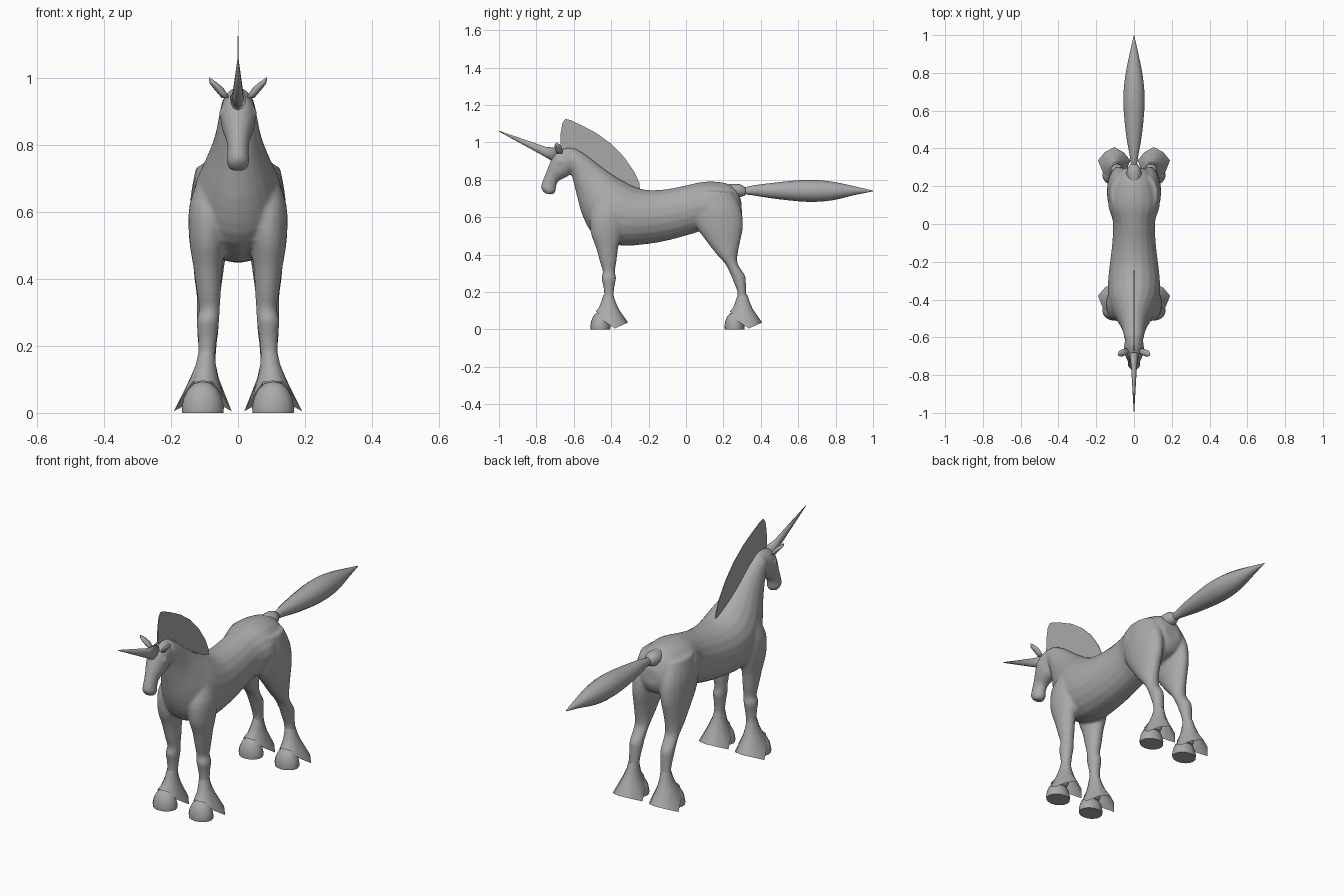
import bpy, bmesh, math
from mathutils import Vector, Matrix

grey = bpy.data.materials.new("plain_grey")
grey.diffuse_color = (0.4, 0.4, 0.4, 1)


def finish(name, bm, smooth=True):
    bmesh.ops.recalc_face_normals(bm, faces=bm.faces)
    me = bpy.data.meshes.new(name)
    bm.to_mesh(me)
    bm.free()
    me.materials.append(grey)
    for p in me.polygons:
        p.use_smooth = smooth
    ob = bpy.data.objects.new(name, me)
    bpy.context.collection.objects.link(ob)
    return ob


def refine(rows, steps):
    """Catmull-Rom interpolation of section rows."""
    out = []
    for i in range(len(rows) - 1):
        p = [rows[max(i - 1, 0)], rows[i], rows[i + 1], rows[min(i + 2, len(rows) - 1)]]
        for k in range(steps):
            t = k / steps
            out.append([0.5 * (2 * b + (c - a) * t + (2 * a - 5 * b + 4 * c - d) * t * t
                               + (3 * b - a - 3 * c + d) * t ** 3)
                        for a, b, c, d in zip(*p)])
    out.append(list(rows[-1]))
    return out


def skin(bm, rings, cap=True):
    loops = [[bm.verts.new(p) for p in r] for r in rings]
    n = len(loops[0])
    for a, b in zip(loops, loops[1:]):
        for i in range(n):
            bm.faces.new((a[i], a[(i + 1) % n], b[(i + 1) % n], b[i]))
    if cap:
        bm.faces.new(loops[0])
        bm.faces.new(loops[-1])


def loft(bm, rows, sides=20, steps=3, mirror_x=1):
    """Each row: y, z of one edge, y, z of the opposite edge, centre x, half width."""
    rings = []
    for y1, z1, y2, z2, cx, w in refine(rows, steps):
        c = Vector((cx, (y1 + y2) / 2, (z1 + z2) / 2))
        h = Vector((0, (y1 - y2) / 2, (z1 - z2) / 2))
        ring = []
        for k in range(sides):
            a = 2 * math.pi * k / sides
            p = c + h * math.cos(a) + Vector((w * math.sin(a), 0, 0))
            p.x *= mirror_x
            ring.append(p)
        rings.append(ring)
    skin(bm, rings)


# Trunk and neck: top edge, bottom edge, half width
trunk = [(.295, .69, .30, .61, .05), (.265, .755, .275, .56, .09), (.2, .785, .2, .535, .122),
         (.1, .79, .1, .53, .137), (0, .77, .03, .51, .112), (-.1, .75, -.1, .475, .115),
         (-.2, .745, -.22, .455, .128), (-.27, .76, -.36, .45, .138), (-.33, .79, -.49, .505, .132),
         (-.39, .825, -.55, .60, .105), (-.46, .875, -.585, .72, .074), (-.53, .93, -.61, .82, .058),
         (-.59, .965, -.63, .87, .05)]
# Head from poll to muzzle
head = [(-.58, .965, -.58, .88, .034), (-.64, .97, -.60, .85, .048), (-.70, .945, -.63, .82, .053),
        (-.728, .89, -.66, .805, .046), (-.748, .84, -.685, .79, .035), (-.768, .79, -.695, .76, .032),
        (-.775, .755, -.698, .735, .034), (-.755, .728, -.715, .72, .022)]
# Legs: front y, back y, z, centre x, half width
foreleg = [(-.46, -.36, .72, .065, .045), (-.51, -.33, .62, .085, .06), (-.51, -.34, .52, .09, .056),
           (-.482, -.362, .44, .09, .044), (-.46, -.372, .36, .087, .036), (-.445, -.38, .31, .085, .031),
           (-.452, -.374, .275, .09, .034), (-.442, -.382, .23, .091, .029), (-.438, -.386, .18, .093, .026),
           (-.45, -.375, .13, .098, .03), (-.47, -.40, .06, .104, .03)]
hindleg = [(.06, .25, .735, .07, .055), (.035, .295, .64, .078, .064), (.055, .305, .55, .082, .06),
           (.11, .29, .47, .086, .05), (.165, .276, .40, .088, .042), (.21, .277, .35, .088, .036),
           (.24, .315, .29, .09, .034), (.252, .32, .26, .09, .033), (.272, .322, .21, .091, .029),
           (.276, .324, .17, .093, .027), (.268, .33, .13, .098, .03), (.25, .32, .06, .104, .03)]

bm = bmesh.new()
for rows in (trunk, head):
    loft(bm, [(a, b, c, d, 0, w) for a, b, c, d, w in rows])
for side in (1, -1):
    for rows in (foreleg, hindleg):
        loft(bm, [(f, z, b, z, cx, w) for f, b, z, cx, w in rows], mirror_x=side)
    # brow bulges
    bmesh.ops.create_icosphere(bm, subdivisions=2, radius=.017,
                               matrix=Matrix.Translation((side * .042, -.675, .895)))
body = finish("body", bm)
rm = body.modifiers.new("merge", 'REMESH')
rm.mode = 'VOXEL'
rm.voxel_size = .0075
rm.use_smooth_shade = True
sm = body.modifiers.new("soften", 'SMOOTH')
sm.factor = .5
sm.iterations = 5

# Dock and leaf-shaped tail
for name, rows in (
    ("tail_dock", [(.22, .775, .24, .71, 0, .03), (.255, .778, .265, .70, 0, .04),
                   (.29, .775, .285, .705, 0, .036), (.32, .757, .315, .715, 0, .02)]),
    ("tail", [(.29, .752, .29, .722, 0, .014), (.35, .768, .35, .718, 0, .021),
              (.48, .785, .48, .698, 0, .044), (.65, .80, .65, .682, 0, .058),
              (.78, .79, .78, .69, 0, .048), (.90, .765, .90, .718, 0, .024),
              (1.0, .742, 1.0, .738, 0, .001)])):
    bm = bmesh.new()
    loft(bm, rows, sides=14)
    finish(name, bm)

# Horn
bm = bmesh.new()
loft(bm, [(-.68, .97, -.70, .89, 0, .024), (-.75, .976, -.765, .929, 0, .016),
          (-1.0, 1.062, -1.0, 1.058, 0, .001)], sides=10, steps=1)
finish("horn", bm)

# Ears, narrow at the base and pointed at the tip
for side, label in ((1, "left"), (-1, "right")):
    bm = bmesh.new()
    loft(bm, [(-.69, .94, -.66, .94, .037, .012), (-.70, .968, -.662, .968, .058, .015),
              (-.702, .985, -.672, .985, .074, .011), (-.694, 1.0, -.69, 1.0, .085, .001)],
         sides=8, steps=2, mirror_x=side)
    finish("ear_" + label, bm)

# Thin upright mane
outline = [(-.655, .95), (-.672, .98), (-.67, 1.05), (-.66, 1.105), (-.645, 1.125), (-.62, 1.12),
           (-.56, 1.092), (-.48, 1.05), (-.40, .992), (-.33, .92), (-.275, .84), (-.25, .785),
           (-.245, .74), (-.33, .76), (-.45, .845), (-.56, .93)]
bm = bmesh.new()
skin(bm, [[(x, y, z) for y, z in outline] for x in (-.002, .002)])
finish("mane", bm, False)

# Hooves and flared feather hair above them
hem_half = [(0, -.068, .095), (.03, -.06, .092), (.062, -.025, .045), (.086, .035, .005),
            (.05, .078, .025), (0, .105, .037)]
hem = hem_half + [(-x, y, z) for x, y, z in hem_half[-2:0:-1]]
for side, label in ((1, "left"), (-1, "right")):
    for end, cy in (("front", -.415), ("hind", .302)):
        bm = bmesh.new()
        rings = []
        for cx, z, rx, ry, blend in ((.093, .185, .025, .026, 0), (.096, .145, .031, .039, .0),
                                     (.1, .12, .037, .047, .15), (.105, 0, .04, .05, 1)):
            ring = []
            for k, (hx, hy, hz) in enumerate(hem):
                a = 2 * math.pi * k / len(hem)
                tube = Vector((rx * math.sin(a), -ry * math.cos(a), z))
                p = tube.lerp(Vector((hx, hy, hz)), blend)
                ring.append((side * (cx + p.x), cy + p.y, p.z))
            rings.append(ring)
        skin(bm, rings, cap=False)
        finish(f"{end}_feather_{label}", bm)

        bm = bmesh.new()
        hy = cy - .043
        loft(bm, [(hy - .054 * s, z, hy + .054 * s, z, .105, .063 * s) for s, z in
                  ((.97, 0), (1, .015), (.9, .045), (.7, .07), (.4, .088), (.02, .093))],
             sides=16, steps=1, mirror_x=side)
        hoof = finish(f"{end}_hoof_{label}", bm)
        hoof.data.polygons[-2].use_smooth = False
